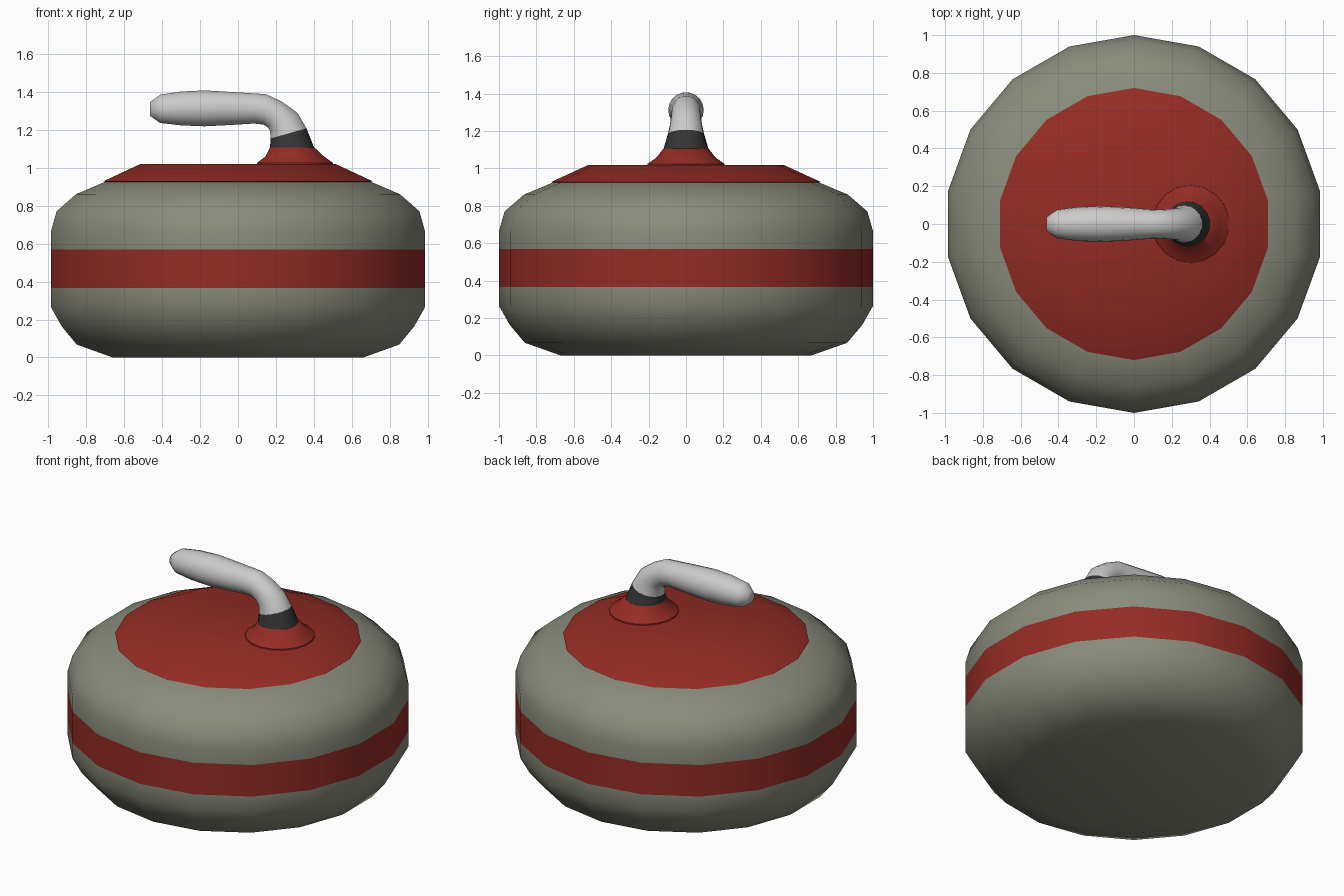
import bpy, bmesh, math
from mathutils import Vector

if "Cube" in bpy.data.objects:
    bpy.data.objects.remove(bpy.data.objects["Cube"])


def material(name, color):
    m = bpy.data.materials.new(name)
    m.diffuse_color = (*color, 1)
    m.use_nodes = True
    m.node_tree.nodes["Principled BSDF"].inputs["Base Color"].default_value = m.diffuse_color
    return m


STONE = material("stone_green", (0.25, 0.26, 0.2))
RED = material("red", (0.3, 0.025, 0.018))
DARK = material("dark", (0.035, 0.035, 0.035))


def loft(name, rings, sides, mats=(), band=None, angle=45):
    """Skin elliptical rings (low_point, high_point, half_width), capped at both ends.
    Points are (x, z) in the y = 0 plane; half_width is along y."""
    bm = bmesh.new()
    loops = []
    for (x0, z0), (x1, z1), w in rings:
        a, b = Vector((x0, 0, z0)), Vector((x1, 0, z1))
        loop = []
        for i in range(sides):
            t = math.pi / 2 + i * math.tau / sides
            loop.append(bm.verts.new((a + b) / 2 + (b - a) / 2 * math.cos(t)
                                     + Vector((0, w * math.sin(t), 0))))
        loops.append(loop)
    for k in range(len(loops) - 1):
        for i in range(sides):
            j = (i + 1) % sides
            f = bm.faces.new((loops[k][i], loops[k][j], loops[k + 1][j], loops[k + 1][i]))
            f.material_index = 1 if k == band else 0
    bm.faces.new(loops[0])
    bm.faces.new(loops[-1])
    bmesh.ops.recalc_face_normals(bm, faces=bm.faces)
    me = bpy.data.meshes.new(name)
    bm.to_mesh(me)
    bm.free()
    ob = bpy.data.objects.new(name, me)
    bpy.context.collection.objects.link(ob)
    for m in mats:
        me.materials.append(m)
    bpy.ops.object.select_all(action='DESELECT')
    ob.select_set(True)
    bpy.context.view_layer.objects.active = ob
    bpy.ops.object.shade_smooth_by_angle(angle=math.radians(angle))
    return ob


def turned(profile):
    return [((-r, z), (r, z), r) for r, z in profile]


# Stone body with the painted red band
loft("stone_body", turned([
    (0.67, 0), (0.862, 0.068), (0.942, 0.163), (1, 0.265), (1, 0.365), (1, 0.568),
    (1, 0.665), (0.97, 0.77), (0.866, 0.86), (0.70, 0.93)]), 18, (STONE, RED), band=4)

# Red top plate
loft("top_plate", turned([(0.70, 0.922), (0.72, 0.928), (0.524, 1.018)]), 18, (RED,))

# Flared foot of the handle
loft("handle_foot", [
    ((0.095, 1.01), (0.505, 1.01), 0.207),
    ((0.097, 1.025), (0.503, 1.025), 0.205),
    ((0.142, 1.058), (0.456, 1.058), 0.158),
    ((0.167, 1.107), (0.403, 1.107), 0.12)], 18, (RED,))

# Dark collar
loft("handle_collar", [
    ((0.167, 1.105), (0.403, 1.105), 0.12),
    ((0.17, 1.153), (0.362, 1.207), 0.098)], 18, (DARK,))

# Bent grip
loft("handle_grip", [
    ((0.17, 1.152), (0.362, 1.206), 0.098),
    ((0.168, 1.19), (0.315, 1.288), 0.085),
    ((0.158, 1.21), (0.232, 1.348), 0.08),
    ((0.135, 1.225), (0.147, 1.388), 0.077),
    ((0.085, 1.231), (0.085, 1.392), 0.078),
    ((-0.04, 1.223), (-0.04, 1.4), 0.088),
    ((-0.175, 1.216), (-0.175, 1.408), 0.095),
    ((-0.30, 1.221), (-0.30, 1.402), 0.09),
    ((-0.41, 1.234), (-0.41, 1.385), 0.075),
    ((-0.463, 1.272), (-0.463, 1.345), 0.037)], 18, angle=60)
